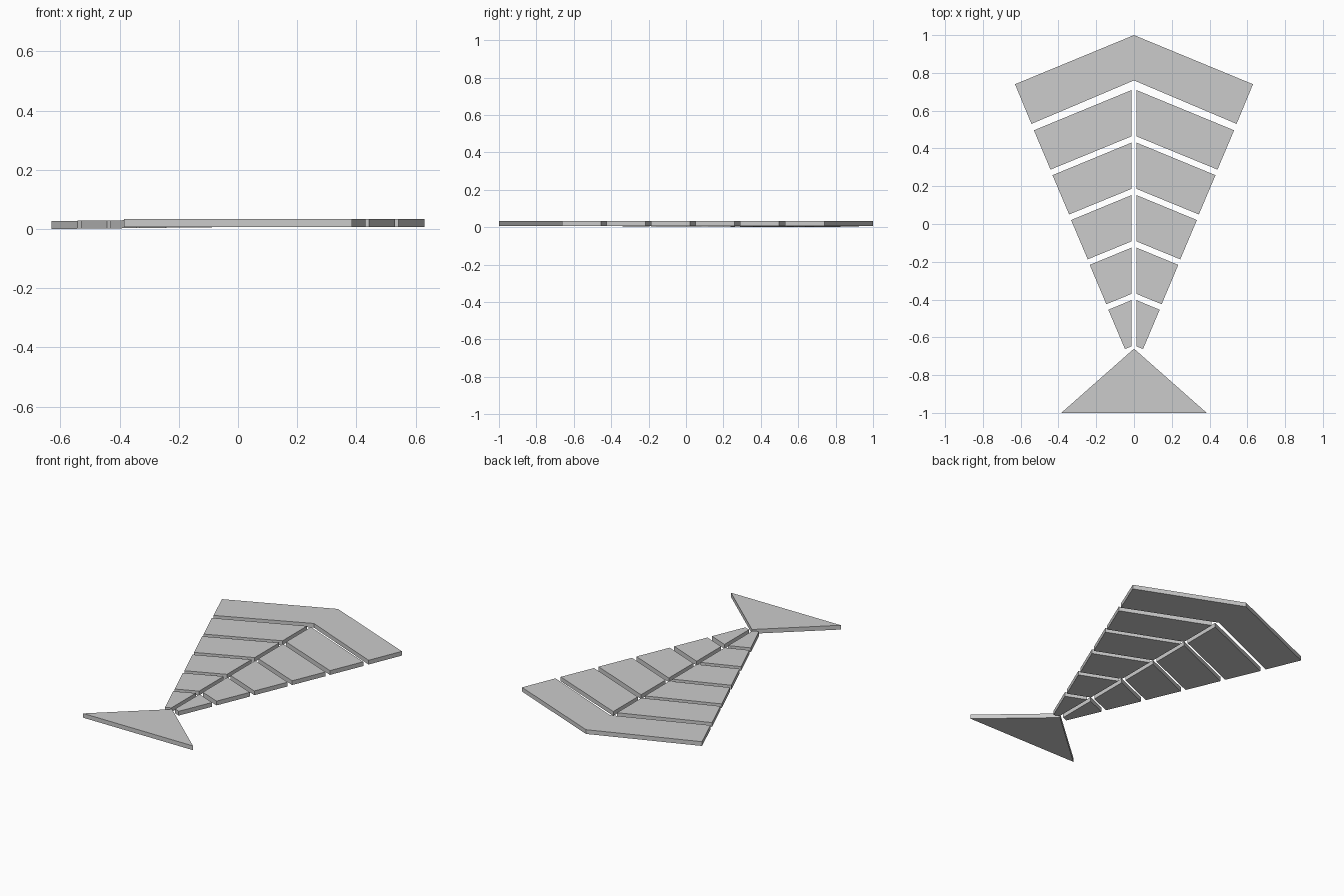
import bpy, bmesh

if "Cube" in bpy.data.objects:
    bpy.data.objects.remove(bpy.data.objects["Cube"])

BASE, THICK, HALF = 0.007, 0.027, 0.63


def floor(x):
    # The left half sinks very slightly toward its outer edge
    return BASE * (1 + min(x, 0) / HALF)


def plate(name, *outlines):
    # Flat slab made from one or more convex outlines sharing seams
    bm = bmesh.new()
    for pts in outlines:
        bm.faces.new([bm.verts.new((x, y, floor(x))) for x, y in pts])
    bmesh.ops.remove_doubles(bm, verts=bm.verts[:], dist=1e-5)
    bmesh.ops.recalc_face_normals(bm, faces=bm.faces[:])
    ext = bmesh.ops.extrude_face_region(bm, geom=bm.faces[:], use_keep_orig=True)
    top = [v for v in ext["geom"] if isinstance(v, bmesh.types.BMVert)]
    bmesh.ops.translate(bm, verts=top, vec=(0, 0, THICK))
    bmesh.ops.recalc_face_normals(bm, faces=bm.faces[:])
    me = bpy.data.meshes.new(name)
    bm.to_mesh(me)
    bm.free()
    ob = bpy.data.objects.new(name, me)
    bpy.context.collection.objects.link(ob)
    return ob


def mirrored(pts):
    return [(-x, y) for x, y in reversed(pts)]


# Head chevron
head = [(0, 1), (0, 0.76), (0.543, 0.53), (0.63, 0.74)]
plate("head", head, mirrored(head))

# Five pairs of ribs: inner top y, outer top, outer bottom, inner bottom y
for i in range(5):
    dx, dy = 0.0985 * i, 0.2375 * i
    rib = [(0.013, 0.709 - 0.278 * i),
           (0.013, 0.464 - 0.278 * i),
           (0.442 - dx, 0.288 - dy),
           (0.53 - dx, 0.496 - dy)]
    plate(f"rib_right_{i + 1}", rib)
    plate(f"rib_left_{i + 1}", mirrored(rib))

# Tail fin
bm_tail = [(0, -0.66), (-0.385, -1), (0.385, -1)]
BASE_SAVE, HALF = HALF, 1e6  # the tail lies level
plate("tail", bm_tail)
